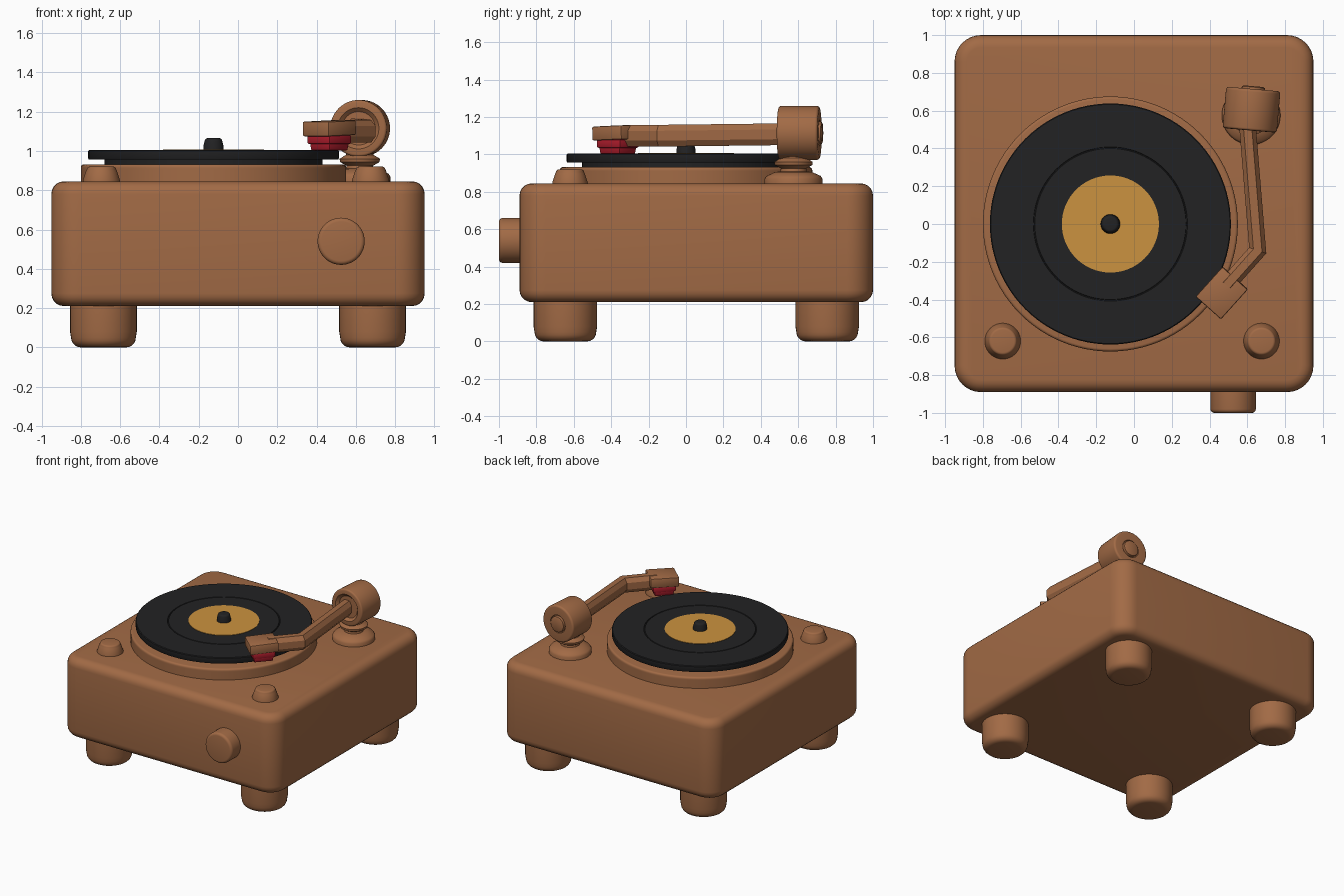
import bpy, bmesh, math
from mathutils import Vector, Matrix

if "Cube" in bpy.data.objects:
    bpy.data.objects.remove(bpy.data.objects["Cube"])


def material(name, rgb):
    m = bpy.data.materials.new(name)
    m.diffuse_color = (*rgb, 1)
    m.use_nodes = True
    m.node_tree.nodes["Principled BSDF"].inputs["Base Color"].default_value = m.diffuse_color
    return m


WOOD = material("brown wood", (0.36, 0.145, 0.06))
BLACK = material("black vinyl", (0.016, 0.016, 0.017))
GOLD = material("gold label", (0.60, 0.29, 0.05))
RED = material("red cartridge", (0.42, 0.012, 0.025))


def finish(name, bm, mat, matrix=None, angle=35):
    bmesh.ops.remove_doubles(bm, verts=bm.verts, dist=1e-5)
    bmesh.ops.recalc_face_normals(bm, faces=bm.faces)
    me = bpy.data.meshes.new(name)
    bm.to_mesh(me)
    bm.free()
    if matrix is not None:
        me.transform(matrix)
    me.materials.append(mat)
    ob = bpy.data.objects.new(name, me)
    bpy.context.collection.objects.link(ob)
    bpy.ops.object.select_all(action='DESELECT')
    ob.select_set(True)
    bpy.context.view_layer.objects.active = ob
    if angle:
        bpy.ops.object.shade_smooth_by_angle(angle=math.radians(angle))
    return ob


def lathe(name, profile, mat, matrix, n=64):
    """Spin (radius, height) points around local z; ends close on the axis."""
    bm = bmesh.new()
    pts = [(0, profile[0][1])] + profile + [(0, profile[-1][1])]
    vs = [bm.verts.new((r, 0, z)) for r, z in pts]
    es = [bm.edges.new(p) for p in zip(vs, vs[1:])]
    bmesh.ops.spin(bm, geom=vs + es, cent=(0, 0, 0), axis=(0, 0, 1),
                   angle=2 * math.pi, steps=n, use_merge=False)
    return finish(name, bm, mat, matrix)


def arc(r, z, rad, a0, a1, steps=5):
    return [(r + rad * math.cos(math.radians(a0 + (a1 - a0) * i / steps)),
             z + rad * math.sin(math.radians(a0 + (a1 - a0) * i / steps)))
            for i in range(steps + 1)]


def box(name, size, mat, matrix, bevel=0.008, taper=1.0):
    bm = bmesh.new()
    bmesh.ops.create_cube(bm, size=1)
    for v in bm.verts:
        k = taper if v.co.z < 0 else 1
        v.co = Vector((v.co.x * size[0] * k, v.co.y * size[1] * k, v.co.z * size[2]))
    bmesh.ops.bevel(bm, geom=bm.edges[:], offset=bevel, segments=2,
                    profile=0.5, affect='EDGES')
    return finish(name, bm, mat, matrix)


T = Matrix.Translation

# cabinet: rounded vertical corners, then rounded top and bottom rims
bm = bmesh.new()
bmesh.ops.create_cube(bm, size=1)
bmesh.ops.transform(bm, matrix=T((0, 0.055, 0.5275)) @ Matrix.Diagonal((1.9, 1.89, 0.635, 1)), verts=bm.verts)
upright = [e for e in bm.edges if abs(e.verts[0].co.z - e.verts[1].co.z) > 0.1]
bmesh.ops.bevel(bm, geom=upright, offset=0.14, segments=8, profile=0.5, affect='EDGES')
rim = [e for e in bm.edges if abs(e.verts[0].co.z - e.verts[1].co.z) < 0.01]
bmesh.ops.bevel(bm, geom=rim, offset=0.065, segments=5, profile=0.5, affect='EDGES')
finish("cabinet", bm, WOOD)

# feet
for sx, side in ((-1, "left"), (1, "right")):
    for y, end in ((-0.645, "front"), (0.755, "back")):
        lathe(f"{end}_{side}_foot",
              arc(0.115, 0.05, 0.05, -90, 0) + [(0.17, 0.08), (0.17, 0.23)],
              WOOD, T((sx * 0.685, y, 0)), 40)

# platter and record
C = T((-0.125, 0, 0))
lathe("platter", [(0.675, 0.83), (0.675, 0.91)] + arc(0.66, 0.917, 0.015, 0, 90, 4), WOOD, C, 96)
lathe("slip_mat", [(0.555, 0.92), (0.555, 0.965)], BLACK, C, 96)
lathe("record", [(0.635, 0.957), (0.638, 0.962), (0.638, 1.0), (0.633, 1.005),
                 (0.408, 1.005), (0.406, 1.0), (0.402, 1.0), (0.40, 1.005)], BLACK, C, 96)
lathe("record_label", [(0.257, 1.0), (0.257, 1.008)], GOLD, C, 64)
lathe("spindle", [(0.052, 1.0), (0.05, 1.03)] + arc(0.03, 1.05, 0.015, 0, 90, 4), BLACK, C, 32)

# push buttons
for x, side in ((-0.695, "left"), (0.675, "right")):
    lathe(f"{side}_button", [(0.095, 0.84), (0.095, 0.85), (0.078, 0.9)]
          + arc(0.06, 0.905, 0.015, 0, 90, 4), WOOD, T((x, -0.62, 0)), 40)

# front knob
lathe("front_knob", [(0.12, -0.02), (0.12, 0.09)] + arc(0.10, 0.09, 0.02, 0, 90, 4),
      WOOD, T((0.525, -0.89, 0.54)) @ Matrix.Rotation(math.pi / 2, 4, 'X'), 48)

# tonearm pivot base
lathe("arm_base", [(0.155, 0.83), (0.155, 0.87), (0.145, 0.885), (0.10, 0.905),
                   (0.07, 0.91), (0.068, 0.925), (0.10, 0.943), (0.103, 0.96),
                   (0.07, 0.98), (0.06, 1.02)], WOOD, T((0.62, 0.575, 0)), 48)

# counterweight: drum along y with dished front and a small rear cap
turn = Matrix.Rotation(math.radians(-5), 4, 'Z') @ Matrix.Rotation(-math.pi / 2, 4, 'X')
lathe("counterweight",
      [(0.085, -0.09), (0.105, -0.11)] + arc(0.132, -0.097, 0.012, -90, 0, 3)
      + arc(0.129, 0.095, 0.015, 0, 90, 4)
      + [(0.07, 0.11), (0.068, 0.10), (0.062, 0.10), (0.06, 0.12), (0.05, 0.125)],
      WOOD, T((0.622, 0.605, 1.115)) @ turn, 56)

# bent tonearm: eight-sided section swept along a path, mitred at the bend
path = [Vector(p) for p in ((0.60, 0.53, 1.108), (0.655, -0.14, 1.10), (0.49, -0.325, 1.10))]
bm = bmesh.new()
rings = []
d1, d2 = (path[1] - path[0]).normalized(), (path[2] - path[1]).normalized()
for p, d, k in ((path[0], d1, 1), (path[1], (d1 + d2).normalized(), 0), (path[2], d2, 1)):
    w = 0.044 * (1 if k else 1 / d.dot(d1))
    s = d.cross(Vector((0, 0, 1))).normalized()
    rings.append([bm.verts.new(p + s * (w * a) + Vector((0, 0, 0.058 * b)))
                  for a, b in ((1, .45), (.5, 1), (-.5, 1), (-1, .45),
                               (-1, -.45), (-.5, -1), (.5, -1), (1, -.45))])
for a, b in zip(rings, rings[1:]):
    for i in range(8):
        bm.faces.new((a[i], a[(i + 1) % 8], b[(i + 1) % 8], b[i]))
bm.faces.new(rings[0])
bm.faces.new(rings[-1])
finish("tonearm", bm, WOOD, angle=0)

# head shell and cartridge, turned to follow the bent end of the arm
spin = Matrix.Rotation(math.radians(-42), 4, 'Z')
tilt = Matrix.Rotation(math.radians(2), 4, 'X')
H = T((0.465, -0.365, 0)) @ spin
box("head_shell", (0.18, 0.212, 0.075), WOOD, H @ T((0, 0, 1.115)) @ tilt)
box("cartridge", (0.155, 0.17, 0.045), RED, H @ T((0, 0, 1.058)))
box("stylus_block", (0.14, 0.15, 0.045), RED, H @ T((0, 0, 1.025)), 0.006, 0.92)
